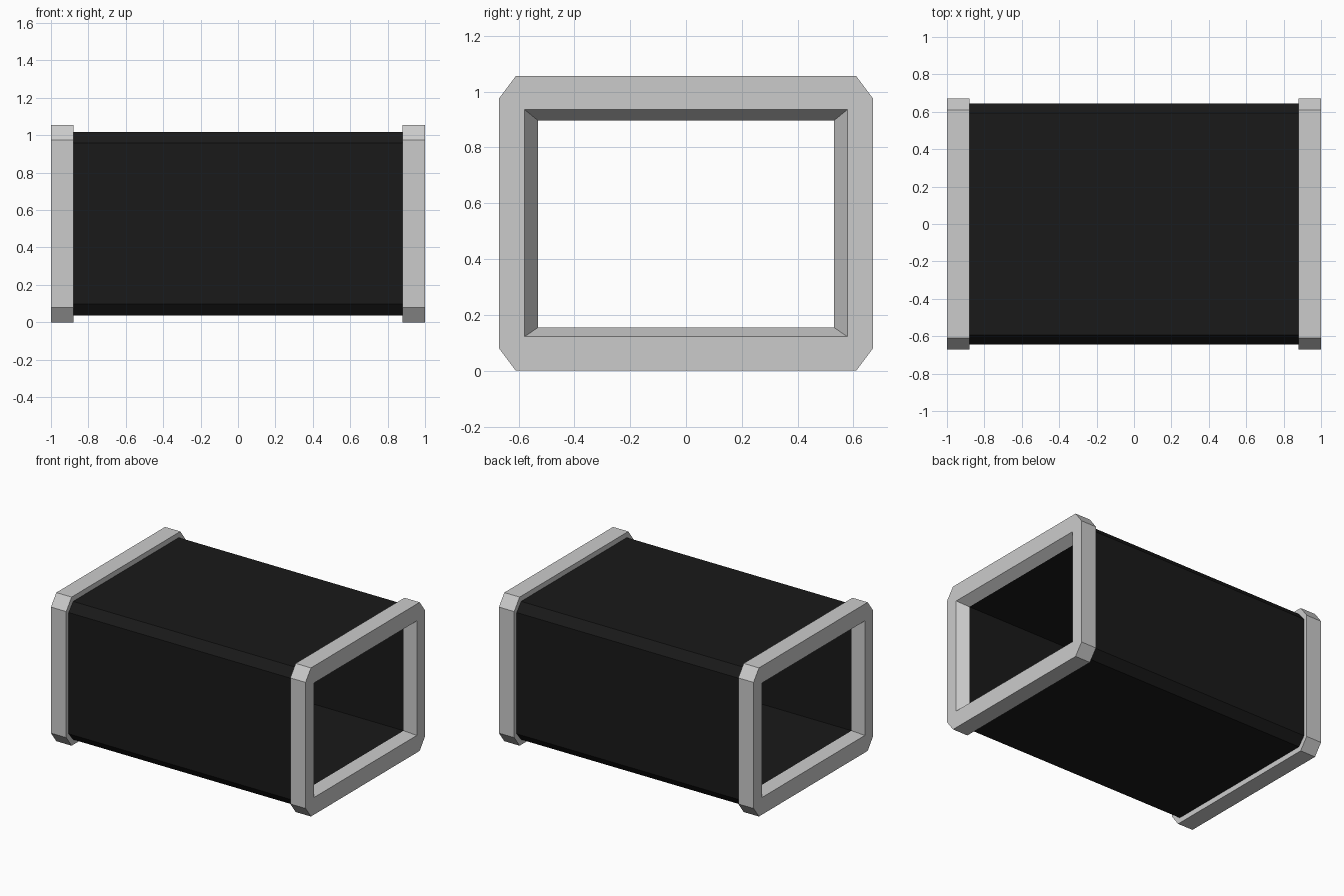
import bpy, bmesh

if "Cube" in bpy.data.objects:
    bpy.data.objects.remove(bpy.data.objects["Cube"])


def section(w, z0, z1, cy=0.0, cz=0.0):
    """Eight-point (y, z) rectangle with corners cut by cy, cz (0 = square)."""
    return [(w, z0 + cz), (w, z1 - cz), (w - cy, z1), (cy - w, z1),
            (-w, z1 - cz), (-w, z0 + cz), (cy - w, z0), (w - cy, z0)]


def loft(name, strips, mat=None):
    """Skin each strip of (x, section) rings with quads."""
    bm = bmesh.new()
    for strip in strips:
        rings = [[bm.verts.new((x, y, z)) for y, z in sec] for x, sec in strip]
        for a, b in zip(rings, rings[1:]):
            for i in range(8):
                j = (i + 1) % 8
                bm.faces.new((a[i], b[i], b[j], a[j]))
    # merges the doubled points of the square-cornered rings
    bmesh.ops.remove_doubles(bm, verts=bm.verts[:], dist=1e-4)
    mesh = bpy.data.meshes.new(name)
    bm.to_mesh(mesh)
    bm.free()
    obj = bpy.data.objects.new(name, mesh)
    bpy.context.collection.objects.link(obj)
    if mat:
        mesh.materials.append(mat)
    return obj


# Cross-sections
frame_outer = section(0.67, 0.0, 1.055, 0.06, 0.08)
tube_outer = section(0.643, 0.037, 1.018, 0.05, 0.06)
mouth_wide = section(0.578, 0.122, 0.935)
mouth_narrow = section(0.53, 0.155, 0.896)

black = bpy.data.materials.new("black")
black.diffuse_color = (0.01, 0.01, 0.01, 1)
black.use_nodes = True
black.node_tree.nodes["Principled BSDF"].inputs["Base Color"].default_value = black.diffuse_color

# Black tube: outer skin and square inner bore
loft("tube", [[(0.88, tube_outer), (-0.88, tube_outer)],
              [(-0.93, mouth_narrow), (0.93, mouth_narrow)]], black)

# End frames with a tapered mouth
path = [(0.93, mouth_narrow), (1.0, mouth_wide), (1.0, frame_outer),
        (0.88, frame_outer), (0.88, tube_outer)]
loft("right_frame", [path])
loft("left_frame", [[(-x, s) for x, s in reversed(path)]])
